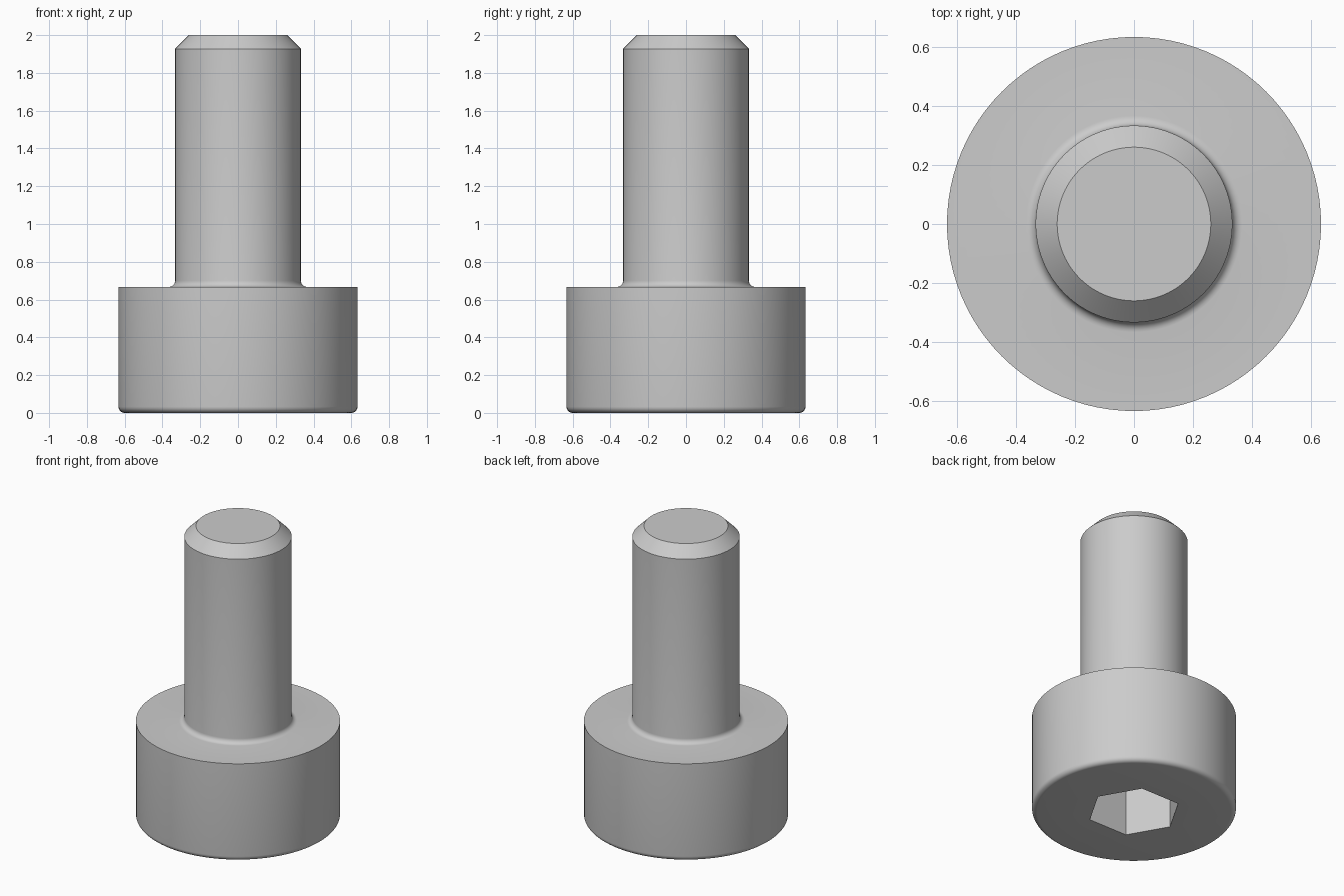
import bpy, bmesh, math
from mathutils import Matrix, Vector

default_cube = bpy.data.objects.get("Cube")
if default_cube:
    bpy.data.objects.remove(default_cube, do_unlink=True)

# Main dimensions
HEAD_R, HEAD_H = 0.633, 0.667
SHAFT_R, TOP_Z, CHAMFER = 0.333, 2.0, 0.073
ROUND = 0.033
HEX_R, HEX_DEPTH = 0.291, 0.333
SEGMENTS = 96

steel = bpy.data.materials.new("steel_grey")
steel.use_nodes = True
colour = (0.6, 0.6, 0.6, 1)
steel.diffuse_color = colour
steel.node_tree.nodes["Principled BSDF"].inputs["Base Color"].default_value = colour


def arc(cx, cz, start, end, steps=6):
    """Quarter-round profile points in the (radius, height) plane."""
    angles = [math.radians(start + (end - start) * i / steps) for i in range(steps + 1)]
    return [(cx + ROUND * math.cos(a), cz + ROUND * math.sin(a)) for a in angles]


def ring(bm, radius, z, count, turn=0):
    """Closed loop of vertices around the axis."""
    return [bm.verts.new((radius * math.cos(turn + math.tau * i / count),
                          radius * math.sin(turn + math.tau * i / count), z))
            for i in range(count)]


def skin(bm, low, high):
    """Quads joining two loops of equal length."""
    n = len(low)
    for i in range(n):
        j = (i + 1) % n
        bm.faces.new((low[i], low[j], high[j], high[i]))


def loop_edges(bm, loop):
    pairs = zip(loop, loop[1:] + loop[:1])
    return [bm.edges.get(p) or bm.edges.new(p) for p in pairs]


bm = bmesh.new()

# Head, neck fillet, shaft and chamfered tip
profile = arc(HEAD_R - ROUND, ROUND, -90, 0)
profile.append((HEAD_R, HEAD_H))
profile += arc(SHAFT_R + ROUND, HEAD_H + ROUND, 270, 180)
profile += [(SHAFT_R, TOP_Z - CHAMFER), (SHAFT_R - CHAMFER, TOP_Z)]
rings = [ring(bm, r, z, SEGMENTS) for r, z in profile]
for low, high in zip(rings, rings[1:]):
    skin(bm, low, high)
bm.faces.new(rings[-1])

# Hexagonal socket sunk into the head
mouth = ring(bm, HEX_R, 0, 6)
floor = ring(bm, HEX_R, HEX_DEPTH, 6)
skin(bm, floor, mouth)
bm.faces.new(floor)

# Flat head face around the socket
bmesh.ops.triangle_fill(bm, edges=loop_edges(bm, rings[0]) + loop_edges(bm, mouth),
                        use_beauty=True, normal=Vector((0, 0, -1)))
bmesh.ops.recalc_face_normals(bm, faces=bm.faces)

mesh = bpy.data.meshes.new("socket_head_screw")
bm.to_mesh(mesh)
bm.free()
mesh.materials.append(steel)
screw = bpy.data.objects.new("socket_head_screw", mesh)
bpy.context.collection.objects.link(screw)

bpy.ops.object.select_all(action="DESELECT")
screw.select_set(True)
bpy.context.view_layer.objects.active = screw
bpy.ops.object.shade_smooth_by_angle(angle=math.radians(30))
